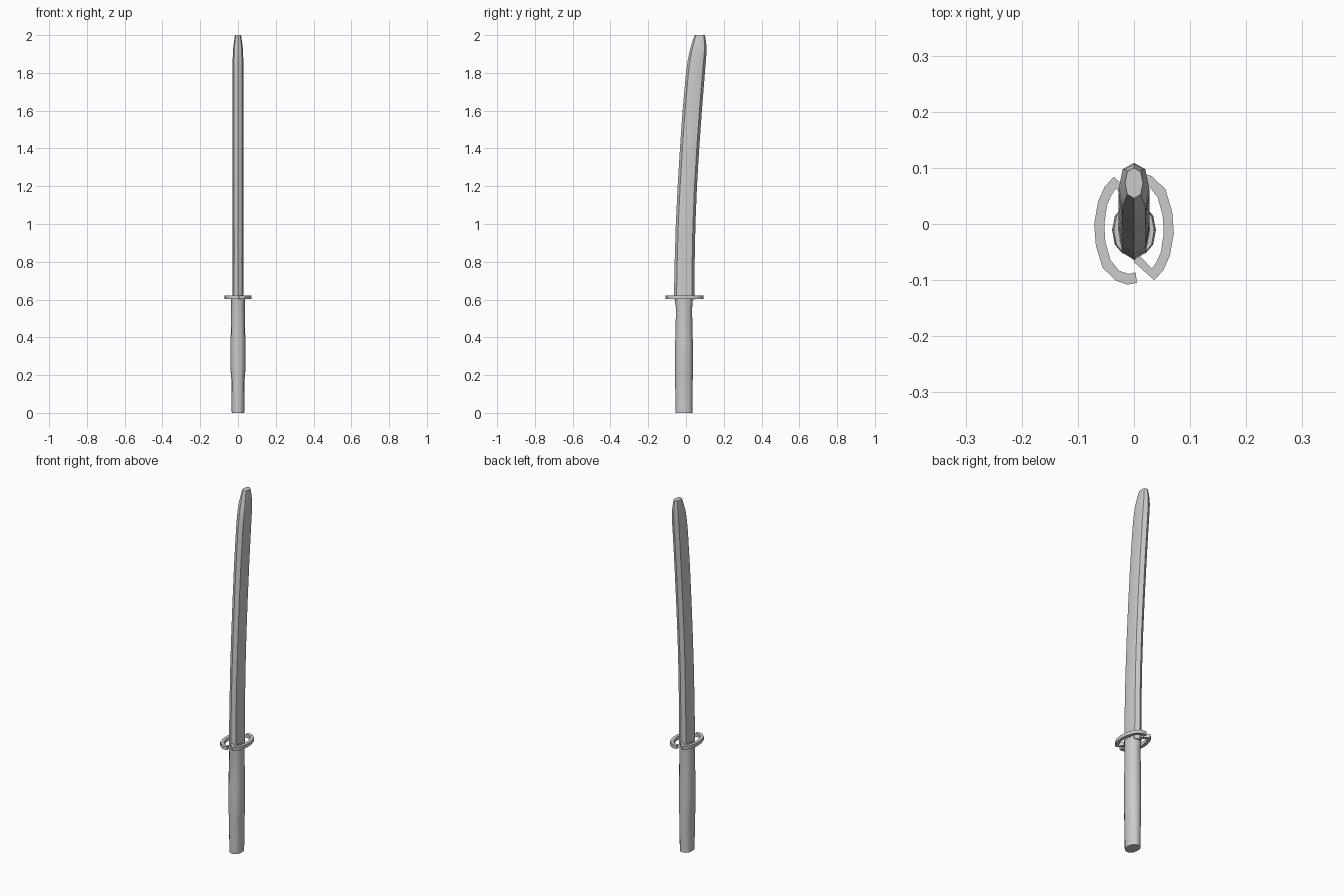
import bpy, bmesh, math

if "Cube" in bpy.data.objects:
    bpy.data.objects.remove(bpy.data.objects["Cube"])


def loft(name, sections, sides, power=1.0):
    """Skin oval rings; each section is (z, y_min, y_max, half_width)."""
    bm = bmesh.new()
    rings = []
    for z, y0, y1, hw in sections:
        ring = []
        for i in range(sides):
            a = 2 * math.pi * i / sides
            c, s = math.cos(a), math.sin(a)
            x = hw * math.copysign(abs(c) ** power, c)
            y = (y0 + y1) / 2 + (y1 - y0) / 2 * math.copysign(abs(s) ** power, s)
            ring.append(bm.verts.new((x, y, z)))
        rings.append(ring)
    for a, b in zip(rings, rings[1:]):
        for i in range(sides):
            j = (i + 1) % sides
            bm.faces.new((a[i], a[j], b[j], b[i]))
    bm.faces.new(rings[0][::-1])
    bm.faces.new(rings[-1])
    return finish(name, bm)


def finish(name, bm):
    bmesh.ops.recalc_face_normals(bm, faces=bm.faces)
    me = bpy.data.meshes.new(name)
    bm.to_mesh(me)
    bm.free()
    ob = bpy.data.objects.new(name, me)
    bpy.context.collection.objects.link(ob)
    bpy.ops.object.select_all(action='DESELECT')
    ob.select_set(True)
    bpy.context.view_layer.objects.active = ob
    bpy.ops.object.shade_smooth_by_angle(angle=math.radians(40))
    return ob


# handle: slightly swollen in the middle
loft("handle", [
    (0.0, -0.055, 0.034, 0.033), (0.2, -0.058, 0.036, 0.036),
    (0.22, -0.058, 0.036, 0.039), (0.38, -0.057, 0.036, 0.039),
    (0.55, -0.053, 0.032, 0.036), (0.58, -0.057, 0.035, 0.036),
    (0.615, -0.058, 0.035, 0.036)], 12, 0.9)

# curved blade with a blunt tapered tip
loft("blade", [
    (0.60, -0.064, 0.044, 0.029), (0.80, -0.060, 0.046, 0.028),
    (1.00, -0.054, 0.050, 0.028), (1.20, -0.044, 0.058, 0.028),
    (1.40, -0.032, 0.070, 0.028), (1.60, -0.018, 0.084, 0.028),
    (1.80, 0.000, 0.100, 0.028), (1.87, 0.010, 0.106, 0.028),
    (1.92, 0.020, 0.109, 0.027), (1.96, 0.032, 0.107, 0.022),
    (2.00, 0.046, 0.100, 0.016)], 8, 0.85)

# guard: two hooked half rings, one the half-turn copy of the other
outer = [(0.005, -0.105), (-0.012, -0.108), (-0.032, -0.101), (-0.056, -0.078),
         (-0.068, -0.038), (-0.071, 0.0), (-0.064, 0.04), (-0.052, 0.067),
         (-0.036, 0.084), (0.0, 0.052)]
inner = [(0.003, -0.086), (-0.010, -0.089), (-0.027, -0.083), (-0.042, -0.064),
         (-0.051, -0.032), (-0.053, 0.0), (-0.048, 0.034), (-0.040, 0.052),
         (-0.032, 0.064), (-0.006, 0.036)]
Z0, Z1, CY = 0.603, 0.622, -0.011
for name, s in (("guard_left", 1), ("guard_right", -1)):
    bm = bmesh.new()
    rings = []
    for (ox, oy), (ix, iy) in zip(outer, inner):
        pts = [(ox, oy, Z0), (ox, oy, Z1), (ix, iy, Z1), (ix, iy, Z0)]
        # half turn about the guard centre
        rings.append([bm.verts.new((s * x, y if s > 0 else 2 * CY + 0.006 - y, z))
                      for x, y, z in pts])
    for a, b in zip(rings, rings[1:]):
        for i in range(4):
            j = (i + 1) % 4
            bm.faces.new((a[i], a[j], b[j], b[i]))
    bm.faces.new(rings[0])
    bm.faces.new(rings[-1])
    finish(name, bm)
